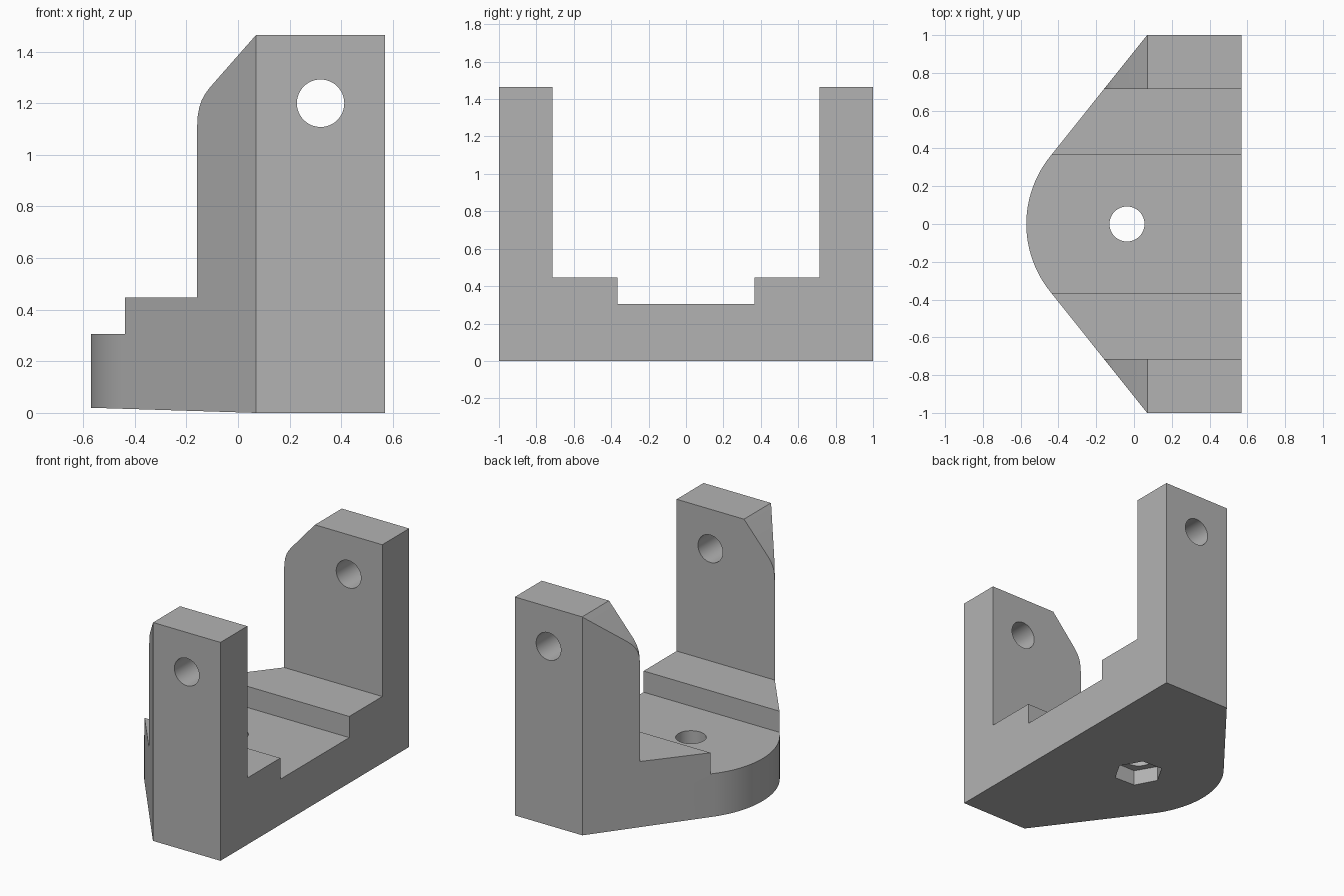
import bpy
import bmesh
from math import sin, cos, radians
from mathutils import Vector

default = bpy.data.objects.get("Cube")
if default:
    bpy.data.objects.remove(default, do_unlink=True)

grey = bpy.data.materials.new("plain grey")
grey.use_nodes = True
grey.diffuse_color = (0.45, 0.45, 0.45, 1)
grey.node_tree.nodes["Principled BSDF"].inputs["Base Color"].default_value = (0.45, 0.45, 0.45, 1)


def prism(name, points, direction):
    """Closed prism: a polygon of 3D points extruded along a direction."""
    bm = bmesh.new()
    face = bm.faces.new([bm.verts.new(p) for p in points])
    new = bmesh.ops.extrude_face_region(bm, geom=[face])["geom"]
    verts = [v for v in new if isinstance(v, bmesh.types.BMVert)]
    bmesh.ops.translate(bm, verts=verts, vec=Vector(direction))
    bmesh.ops.recalc_face_normals(bm, faces=bm.faces)
    mesh = bpy.data.meshes.new(name)
    bm.to_mesh(mesh)
    bm.free()
    mesh.materials.append(grey)
    ob = bpy.data.objects.new(name, mesh)
    bpy.context.collection.objects.link(ob)
    return ob


def ring(radius, sides):
    return [(radius * cos(radians(360 * i / sides)), radius * sin(radians(360 * i / sides)))
            for i in range(sides)]


def combine(target, cutter, operation):
    bpy.context.view_layer.objects.active = target
    mod = target.modifiers.new("shape", "BOOLEAN")
    mod.operation = operation
    mod.solver = "EXACT"
    mod.object = cutter
    bpy.ops.object.modifier_apply(modifier=mod.name)
    bpy.data.objects.remove(cutter, do_unlink=True)


# Stepped U section running from side to side
half = [(1, 0), (1, 1.465), (0.715, 1.465), (0.715, 0.447), (0.365, 0.447), (0.365, 0.305)]
section = half + [(-y, z) for y, z in reversed(half)]
bracket = prism("bracket", [(-0.7, y, z) for y, z in section], (1.4, 0, 0))

# Plan outline: straight edge on the left, tapering to a round nose on the right
nose = [(-0.57 * cos(radians(a)), 0.57 * sin(radians(a)))
        for a in [38.4 * i / 16 for i in range(-16, 17)]]
plan = [(0.57, -1.1), (0.149, -1.1)] + nose + [(0.149, 1.1), (0.57, 1.1)]
combine(bracket, prism("plan_cutter", [(x, y, -0.2) for x, y in plan], (0, 0, 2)), "INTERSECT")

# Side outline: rounded post shoulders and slightly rising underside
side = [(0.8, 1.6), (0.189, 1.6), (-0.11, 1.26), (-0.126, 1.238), (-0.14, 1.213),
        (-0.15, 1.185), (-0.156, 1.15), (-0.165, 1), (-0.8, 0.9),
        (-0.8, 0.027), (0.07, 0), (0.8, -0.03)]
combine(bracket, prism("side_cutter", [(x, -1.3, z) for x, z in side], (0, 2.6, 0)), "INTERSECT")

# Pivot hole through both posts
combine(bracket, prism("pivot_cutter", [(0.32 + a, -1.3, 1.2 + b) for a, b in ring(0.092, 48)],
                       (0, 2.6, 0)), "DIFFERENCE")

# Bolt hole and hexagonal nut pocket in the base
combine(bracket, prism("bolt_cutter", [(-0.037 + a, b, -0.2) for a, b in ring(0.093, 48)],
                       (0, 0, 1)), "DIFFERENCE")
combine(bracket, prism("nut_cutter", [(-0.037 + a, b, -0.2) for a, b in ring(0.157, 6)],
                       (0, 0, 0.31)), "DIFFERENCE")

bpy.ops.object.select_all(action="DESELECT")
bracket.select_set(True)
bpy.context.view_layer.objects.active = bracket
bpy.ops.object.shade_smooth_by_angle(angle=radians(20))
